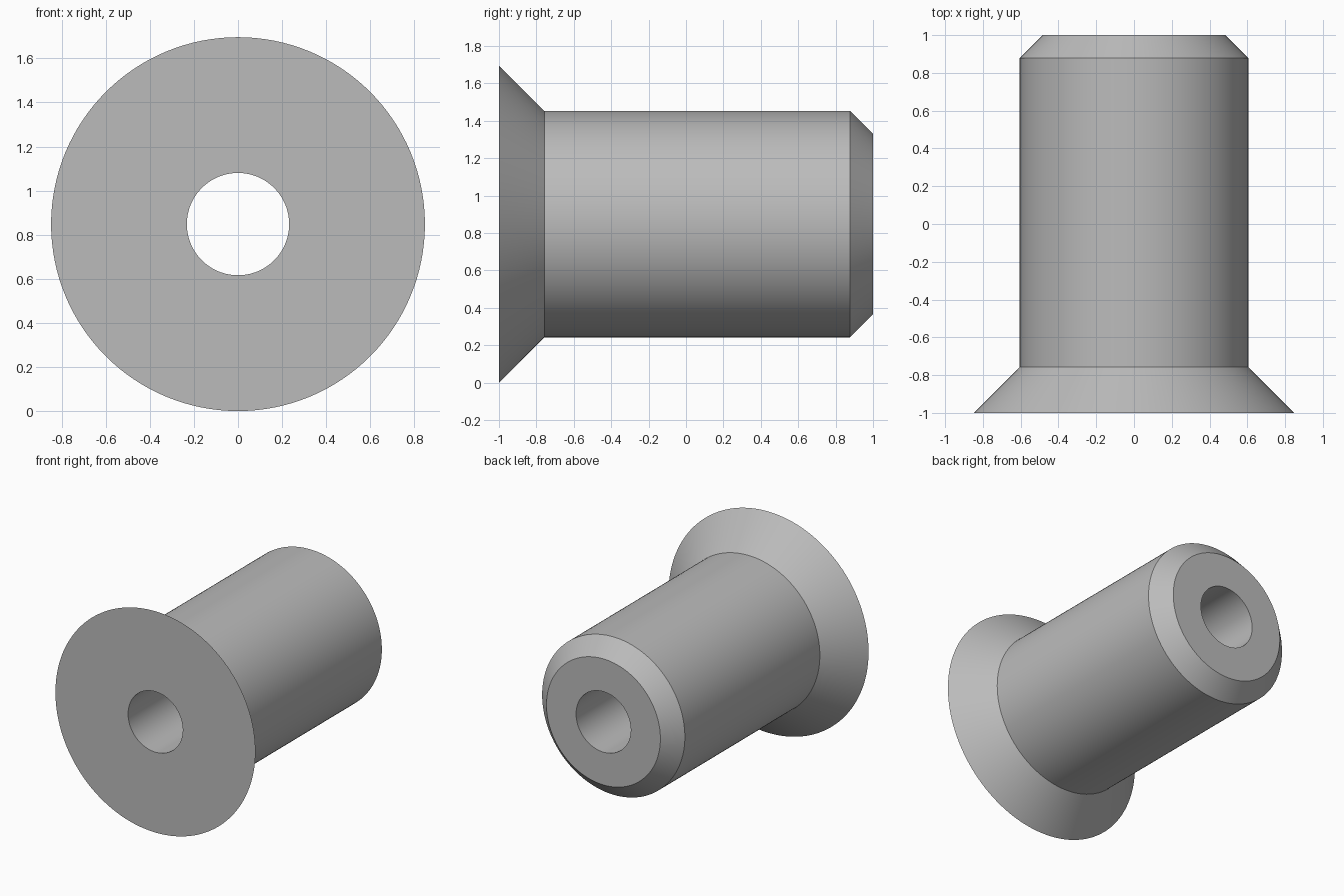
import bpy, bmesh
from math import radians, tau
from mathutils import Matrix, Vector

cube = bpy.data.objects.get("Cube")
if cube:
    bpy.data.objects.remove(cube, do_unlink=True)

SEGMENTS = 128
CENTRE_Z = 0.848

# Closed cross-section as (radius, y): flared head, barrel, chamfered end, bore
profile = [(0.232, -1), (0.848, -1), (0.605, -0.757),
           (0.605, 0.878), (0.483, 1), (0.232, 1)]

# Revolve the section around the y axis
bm = bmesh.new()
rings = []
for i in range(SEGMENTS):
    turn = Matrix.Rotation(tau * i / SEGMENTS, 3, 'Y')
    rings.append([bm.verts.new(turn @ Vector((r, y, 0)) + Vector((0, 0, CENTRE_Z)))
                  for r, y in profile])
for i, ring in enumerate(rings):
    following = rings[(i + 1) % SEGMENTS]
    for j in range(len(profile)):
        k = (j + 1) % len(profile)
        bm.faces.new((ring[j], ring[k], following[k], following[j]))
bmesh.ops.recalc_face_normals(bm, faces=bm.faces)

mesh = bpy.data.meshes.new("flanged_bushing")
bm.to_mesh(mesh)
bm.free()
bushing = bpy.data.objects.new("flanged_bushing", mesh)
bpy.context.collection.objects.link(bushing)

# Plain grey material
grey = bpy.data.materials.new("plain_grey")
grey.use_nodes = True
colour = (0.5, 0.5, 0.5, 1)
grey.diffuse_color = colour
grey.node_tree.nodes["Principled BSDF"].inputs["Base Color"].default_value = colour
mesh.materials.append(grey)

# Smooth round surfaces, sharp rims
bpy.ops.object.select_all(action='DESELECT')
bushing.select_set(True)
bpy.context.view_layer.objects.active = bushing
bpy.ops.object.shade_smooth_by_angle(angle=radians(30))
